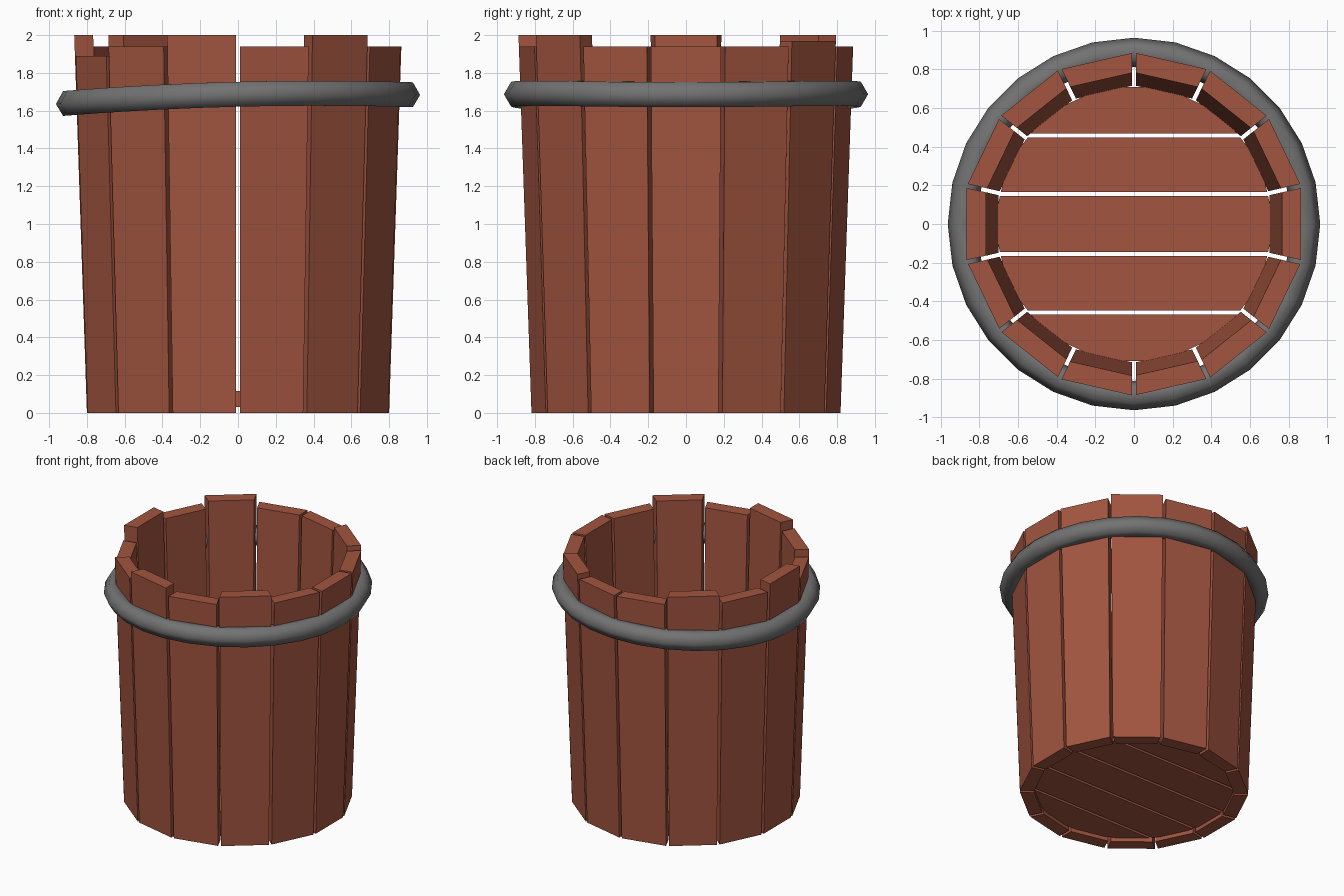
import bpy, bmesh, math
from mathutils import Vector, Matrix

if "Cube" in bpy.data.objects:
    bpy.data.objects.remove(bpy.data.objects["Cube"])

COUNT = 14
STEP = 2 * math.pi / COUNT
THICK = 0.10
GAP = 0.011          # half the gap beside each stave


def make_material(name, colour):
    mat = bpy.data.materials.new(name)
    mat.use_nodes = True
    mat.diffuse_color = colour
    mat.node_tree.nodes["Principled BSDF"].inputs["Base Color"].default_value = colour
    return mat


def add_object(name, bm, mat):
    bmesh.ops.recalc_face_normals(bm, faces=bm.faces)
    mesh = bpy.data.meshes.new(name)
    bm.to_mesh(mesh)
    bm.free()
    obj = bpy.data.objects.new(name, mesh)
    bpy.context.collection.objects.link(obj)
    mesh.materials.append(mat)
    return obj


wood = make_material("red_brown_wood", (0.36, 0.09, 0.05, 1))
iron = make_material("grey_iron", (0.17, 0.17, 0.17, 1))


def outer_distance(z):
    # The wall flares outward towards the rim
    return 0.80 + 0.0335 * z


def stave_section(bm, z):
    verts = []
    for dist, sides in ((outer_distance(z), (-1, 1)), (outer_distance(z) - THICK, (1, -1))):
        half = dist * math.tan(STEP / 2) - GAP
        verts += [bm.verts.new((dist, s * half, z)) for s in sides]
    return verts


# Wall staves with uneven tops
heights = {2: 1.97, 5: 2.0, 7: 2.0, 8: 1.89, 10: 2.0, 12: 2.0}
for k in range(COUNT):
    bm = bmesh.new()
    low = stave_section(bm, 0)
    high = stave_section(bm, heights.get(k, 1.94))
    bm.faces.new(low)
    bm.faces.new(high)
    for i in range(4):
        j = (i + 1) % 4
        bm.faces.new((low[i], low[j], high[j], high[i]))
    bm.transform(Matrix.Rotation(k * STEP, 4, "Z"))
    add_object(f"wall_stave_{k + 1}", bm, wood)

# Floor planks, each a strip cut from a many-sided disc
seams = (-0.8, -0.458, -0.155, 0.155, 0.458, 0.8)
for n, (front, back) in enumerate(zip(seams, seams[1:])):
    bm = bmesh.new()
    bmesh.ops.create_cone(bm, cap_ends=True, segments=COUNT, depth=0.085,
                          radius1=0.727, radius2=0.727,
                          matrix=Matrix.Translation((0, 0, 0.0725)) @ Matrix.Rotation(STEP / 2, 4, "Z"))
    for y, side in ((front + 0.011, -1), (back - 0.011, 1)):
        cut = bmesh.ops.bisect_plane(bm, geom=bm.verts[:] + bm.edges[:] + bm.faces[:],
                                     plane_co=Vector((0, y, 0)), plane_no=Vector((0, side, 0)),
                                     clear_outer=True)
        edges = [e for e in cut["geom_cut"] if isinstance(e, bmesh.types.BMEdge)]
        if edges:
            bmesh.ops.contextual_create(bm, geom=edges)
    add_object(f"floor_plank_{n + 1}", bm, wood)

# Iron hoop, slightly sagging on one side
bpy.ops.mesh.primitive_torus_add(major_segments=2 * COUNT, minor_segments=6,
                                 major_radius=0.888, minor_radius=0.076)
hoop = bpy.context.object
hoop.name = "iron_hoop"
for v in hoop.data.vertices:
    x = v.co.x
    v.co.z += 1.687 + 0.025 * x - 0.03 * x * x
hoop.data.materials.append(iron)
bpy.ops.object.shade_smooth()
